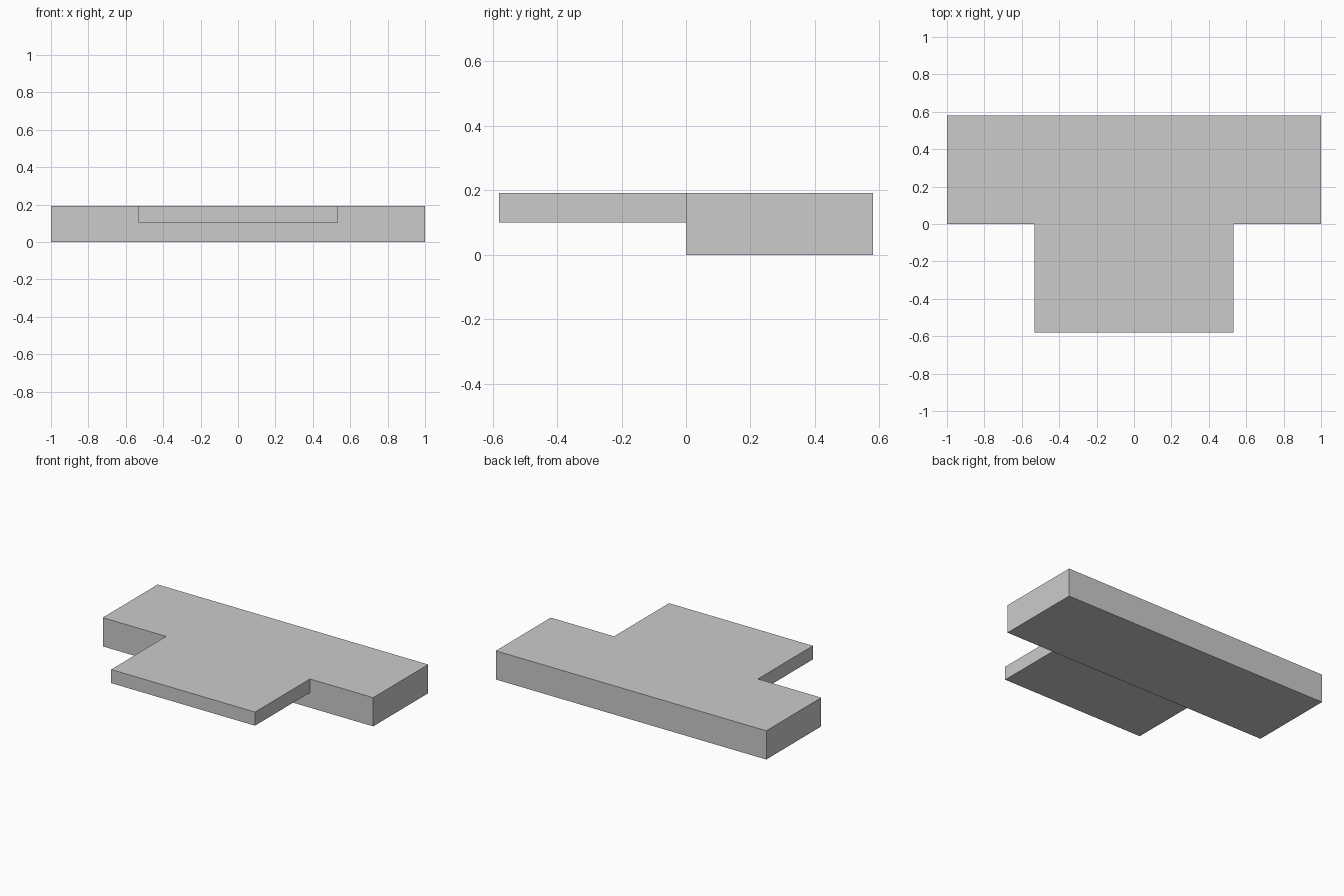
import bpy
import bmesh
from math import radians

default_cube = bpy.data.objects.get("Cube")
if default_cube:
    bpy.data.objects.remove(default_cube, do_unlink=True)

GREY = (0.6, 0.6, 0.6, 1.0)
TOP = 0.192
DEPTH = 0.58
CORNER = 0.085

material = bpy.data.materials.new("plain grey")
material.use_nodes = True
material.diffuse_color = GREY
material.node_tree.nodes["Principled BSDF"].inputs["Base Color"].default_value = GREY


def block(name, half_width, y0, y1, z0, z1, rear_radius=0):
    """Box between the given limits, with optional rounded rear upright edges."""
    bm = bmesh.new()
    bmesh.ops.create_cube(bm, size=1)
    for v in bm.verts:
        v.co.x *= 2 * half_width
        v.co.y = y1 if v.co.y > 0 else y0
        v.co.z = z1 if v.co.z > 0 else z0
    if rear_radius:
        rear = [e for e in bm.edges
                if all(v.co.y == y1 for v in e.verts)
                and e.verts[0].co.x == e.verts[1].co.x]
        bmesh.ops.bevel(bm, geom=rear, offset=rear_radius, offset_type='OFFSET',
                        segments=12, profile=0.5, affect='EDGES')
    bmesh.ops.recalc_face_normals(bm, faces=bm.faces[:])
    mesh = bpy.data.meshes.new(name)
    bm.to_mesh(mesh)
    bm.free()
    mesh.materials.append(material)
    obj = bpy.data.objects.new(name, mesh)
    bpy.context.collection.objects.link(obj)
    bpy.ops.object.select_all(action='DESELECT')
    obj.select_set(True)
    bpy.context.view_layer.objects.active = obj
    bpy.ops.object.shade_smooth_by_angle(angle=radians(30))
    return obj


# Thick rear bar with rounded back corners
block("rear_bar", 1, 0, DEPTH, 0, TOP, CORNER)

# Thin front tongue, flush with the top of the bar
block("front_tongue", 0.532, -DEPTH, 0, 0.101, TOP)
